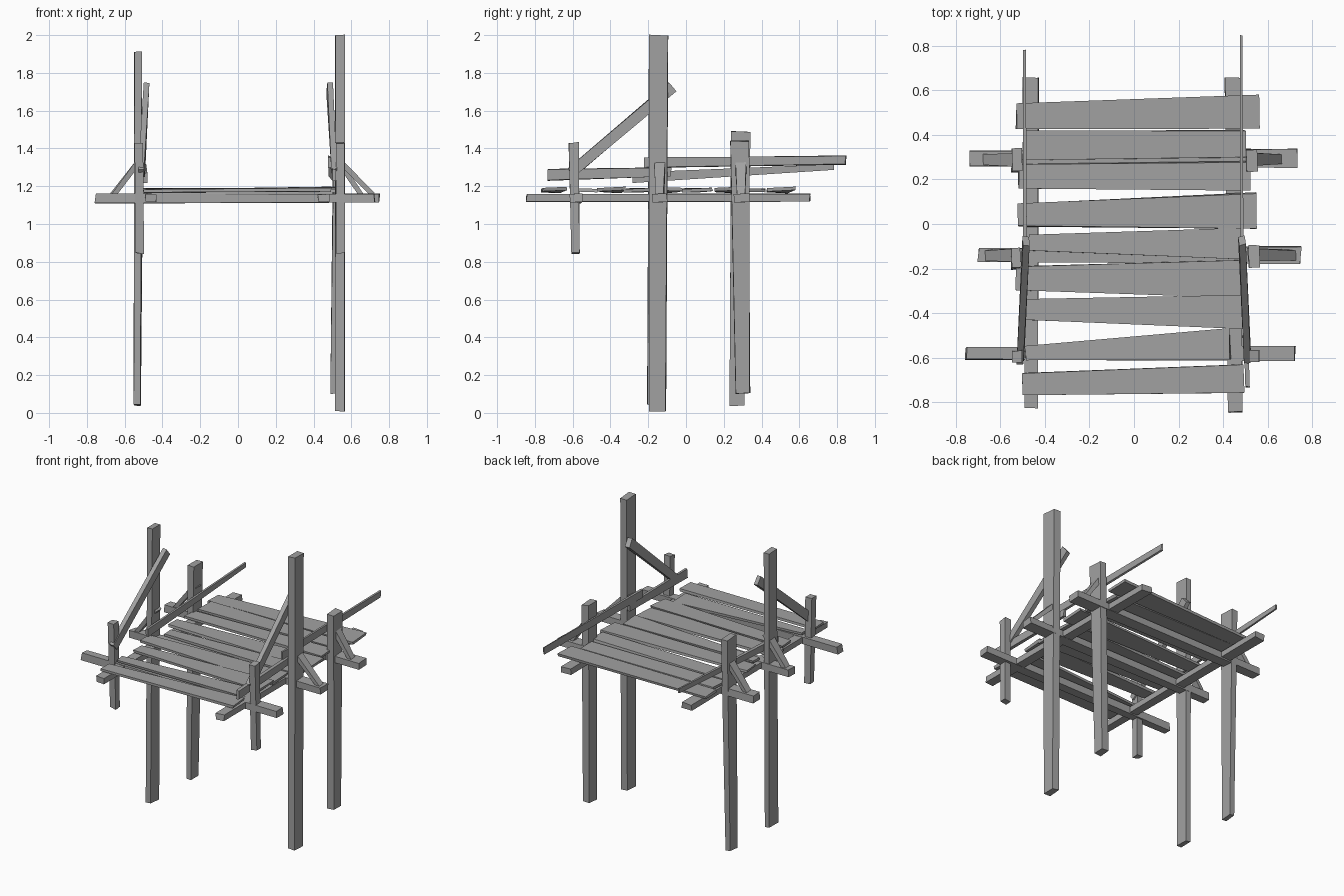
import bpy
import bmesh
import random
from math import radians, sin, cos
from mathutils import Vector

random.seed(4)
cube = bpy.data.objects.get("Cube")
if cube:
    bpy.data.objects.remove(cube, do_unlink=True)

wood = bpy.data.materials.new("weathered_grey")
wood.use_nodes = True
GREY = (0.36, 0.36, 0.36, 1)
wood.diffuse_color = GREY
wood.node_tree.nodes["Principled BSDF"].inputs["Base Color"].default_value = GREY

X, Y, Z = Vector((1, 0, 0)), Vector((0, 1, 0)), Vector((0, 0, 1))


def beam(name, start, end, wide, size_a, size_b=None, twist=0, rough=0.005):
    """Hewn timber from start to end; size is (width along wide, thickness)."""
    start, end = Vector(start), Vector(end)
    axis = (end - start).normalized()
    side = (wide - axis * wide.dot(axis)).normalized()
    up = axis.cross(side)
    bm = bmesh.new()
    bmesh.ops.create_cube(bm, size=1)
    for v in bm.verts:
        far = v.co.x > 0
        w, t = (size_b or size_a) if far else size_a
        a = radians(twist) * (1 if far else -1)
        s, u = v.co.y * w, v.co.z * t
        base = end if far else start
        v.co = base + side * (s * cos(a) - u * sin(a)) + up * (s * sin(a) + u * cos(a))
        v.co += axis * random.uniform(-rough, rough) + side * random.uniform(-rough, rough) * 0.6
    bmesh.ops.recalc_face_normals(bm, faces=bm.faces)
    mesh = bpy.data.meshes.new(name)
    bm.to_mesh(mesh)
    bm.free()
    mesh.materials.append(wood)
    obj = bpy.data.objects.new(name, mesh)
    bpy.context.collection.objects.link(obj)
    return obj


# Upright posts
beam("left_tall_post", (0.54, -0.15, 0.01), (0.54, -0.145, 2), Y, (0.085, 0.05), (0.1, 0.05), 2, 0.004)
beam("right_tall_post", (-0.533, -0.16, 0.04), (-0.53, -0.15, 1.91), Y, (0.09, 0.035), (0.09, 0.04), 2)
beam("left_back_post", (0.515, 0.3, 0.1), (0.53, 0.285, 1.44), Y, (0.075, 0.05), (0.1, 0.05), 2)
beam("right_back_post", (-0.533, 0.27, 0.04), (-0.525, 0.29, 1.49), Y, (0.08, 0.035), (0.1, 0.045), 2)
beam("left_front_post", (0.545, -0.585, 0.845), (0.54, -0.595, 1.43), Y, (0.04, 0.045), (0.05, 0.045))
beam("right_front_post", (-0.52, -0.585, 0.845), (-0.525, -0.595, 1.43), Y, (0.04, 0.045), (0.05, 0.045))

# Cross beams under the deck
for label, y, x0, x1, w in (("front", -0.58, -0.755, 0.725, 0.06),
                            ("middle", -0.14, -0.7, 0.75, 0.07),
                            ("back", 0.295, -0.735, 0.73, 0.075)):
    beam(label + "_cross_beam", (x0, y, 1.135), (x1, y, 1.138), Y, (w * 0.9, 0.05), (w * 1.1, 0.045), 3)

# Long beams running front to back
beam("left_long_beam", (0.455, -0.845, 1.137), (0.445, 0.655, 1.14), X, (0.06, 0.04), (0.075, 0.04), 3)
beam("right_long_beam", (-0.46, -0.83, 1.137), (-0.465, 0.655, 1.14), X, (0.06, 0.04), (0.07, 0.04), -3)

# Deck planks: end positions, then the edges at each end
planks = (
    (-0.53, 0.56, 0.43, 0.54, 0.43, 0.58),
    (-0.50, 0.50, 0.29, 0.42, 0.30, 0.42),
    (-0.52, 0.52, 0.16, 0.27, 0.15, 0.28),
    (-0.52, 0.55, -0.01, 0.09, -0.02, 0.14),
    (-0.47, 0.49, -0.12, -0.05, -0.16, -0.02),
    (-0.53, 0.49, -0.30, -0.19, -0.33, -0.16),
    (-0.49, 0.49, -0.43, -0.34, -0.47, -0.32),
    (-0.49, 0.43, -0.61, -0.55, -0.61, -0.47),
    (-0.50, 0.49, -0.77, -0.67, -0.76, -0.63),
)
for i, (x0, x1, a0, a1, b0, b1) in enumerate(planks):
    lift = 0.006 * (i % 2)
    beam("deck_plank_%d" % (i + 1), (x0, (a0 + a1) / 2, 1.173 + lift), (x1, (b0 + b1) / 2, 1.185 - lift),
         Y, (a1 - a0, 0.016), (b1 - b0, 0.018), (3, -2, 2.5)[i % 3])

# Handrails
beam("left_upper_rail", (0.485, -0.22, 1.325), (0.482, 0.845, 1.338), Z, (0.05, 0.015), (0.045, 0.01))
beam("left_lower_rail", (0.51, -0.73, 1.26), (0.49, -0.08, 1.275), Z, (0.06, 0.02), (0.05, 0.02))
beam("right_rail", (-0.49, -0.28, 1.245), (-0.492, 0.78, 1.3), Z, (0.05, 0.02), (0.03, 0.012))

# Sloping braces from the short front posts up to the tall posts
for label, s in (("left", 1), ("right", -1)):
    beam(label + "_sloping_brace", (s * 0.51, -0.61, 1.27), (s * 0.485, -0.075, 1.725), Z,
         (0.055, 0.03), (0.06, 0.03), 4)

# Knee braces between the posts and the beam ends
for label, x0, x1, y in (("left_middle", 0.52, 0.72, -0.14), ("left_back", 0.52, 0.655, 0.29),
                         ("right_middle", -0.51, -0.66, -0.14), ("right_back", -0.51, -0.67, 0.29)):
    beam(label + "_knee_brace", (x0, y, 1.35), (x1, y, 1.15), Y, (0.06, 0.03), (0.045, 0.025))
